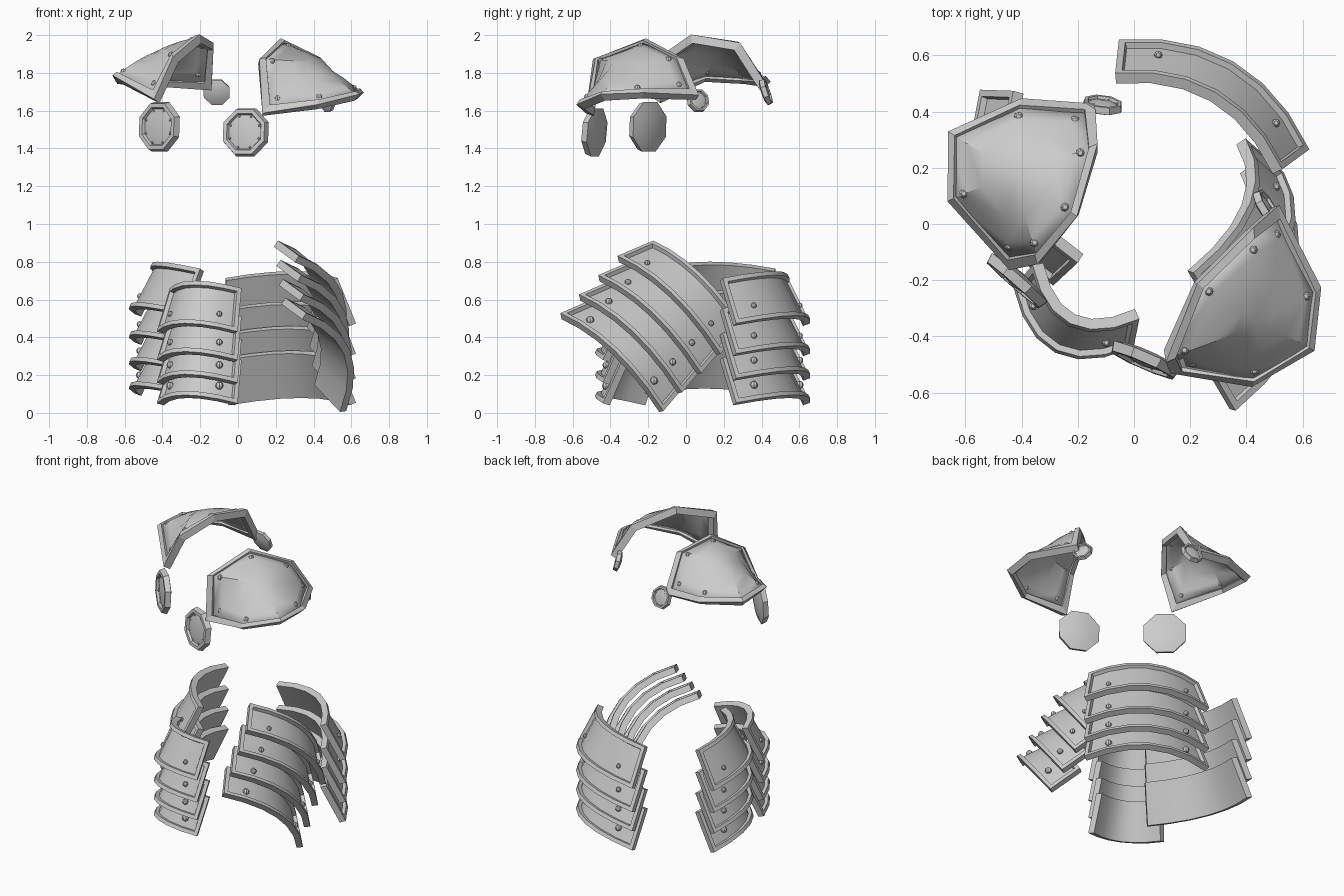
import bpy, bmesh, math
from mathutils import Vector, Matrix

if "Cube" in bpy.data.objects:
    bpy.data.objects.remove(bpy.data.objects["Cube"])

T = 0.04        # rim thickness of a lame
RECESS = 0.022  # depth of the panel inside the rim


def finish(name, bm, recalc=True):
    if recalc:
        bmesh.ops.recalc_face_normals(bm, faces=bm.faces)
    me = bpy.data.meshes.new(name)
    bm.to_mesh(me)
    bm.free()
    ob = bpy.data.objects.new(name, me)
    bpy.context.collection.objects.link(ob)
    return ob


def rivet(bm, pos, r):
    bmesh.ops.create_uvsphere(bm, u_segments=8, v_segments=6, radius=r,
                              matrix=Matrix.Translation(pos))


def lame(name, P, N, U, w, h, tilt, sag, rivet_r):
    """One curved, flared skirt plate with a raised rim and two rivets."""
    L = N.cross(U).normalized()
    bulge = N + U * 0.3   # arc leans up with the flare

    def point(s, f, e):
        k = 1 - 0.13 * f
        nor = (N + L * (4 * sag * s / w) + U * (tilt / h)).normalized()
        return (P + L * (s * w / 2 * k) + U * (h * f)
                + bulge * (sag * k * (1 - s * s)) - N * (tilt * f) + nor * e)

    bm = bmesh.new()
    seg = 6
    g = [[[bm.verts.new(point(2 * i / seg - 1, f, e)) for e in (0, T)]
          for f in (0, 1)] for i in range(seg + 1)]
    outer = []
    for a, b in zip(g, g[1:]):
        outer.append(bm.faces.new((a[0][1], b[0][1], b[1][1], a[1][1])))
        bm.faces.new((a[0][0], a[1][0], b[1][0], b[0][0]))
        for f in (0, 1):
            bm.faces.new((a[f][0], b[f][0], b[f][1], a[f][1]))
    for c in (g[0], g[-1]):
        bm.faces.new((c[0][0], c[0][1], c[1][1], c[1][0]))
    bmesh.ops.recalc_face_normals(bm, faces=bm.faces)
    bmesh.ops.inset_region(bm, faces=outer, thickness=0.024, use_even_offset=True)
    bmesh.ops.inset_region(bm, faces=outer, thickness=0.004, depth=-RECESS,
                           use_even_offset=True)
    for s in (-0.66, 0.66):
        rivet(bm, point(s, 0.33, T - RECESS + 0.004), rivet_r)
    return finish(name, bm, False)


def skirt_stack(name, P, N, U, w, h, ups, tilt=0.11, sag=0.13):
    U = Vector(U).normalized()
    N = Vector(N)
    N = (N - U * N.dot(U)).normalized()
    for i, up in enumerate(ups):
        lame(f"{name}_lame_{i + 1}", Vector(P) + U * up, N, U, w, h, tilt, sag,
             0.021 - 0.002 * i)


def pauldron(name, outline, h):
    """Domed shoulder plate from its outline, with frame and rivets."""
    pts = [Vector(p) for p in outline]
    n = len(pts)
    mid = sum(pts, Vector()) / n
    nor = sum(((a - mid).cross(b - mid) for a, b in zip(pts, pts[1:] + pts[:1])),
              Vector()).normalized()
    if nor.z < 0:
        nor = -nor

    def at(p, t):   # dome whose edge waviness fades quadratically to the middle
        d = p - mid
        up = d.dot(nor)
        return mid + (d - nor * up) * t + nor * (up * t * t + h * (1 - t * t))

    def rings(bm, ts):
        rs = [[bm.verts.new(at(p, t)) for p in pts] for t in ts]
        for a, b in zip(rs, rs[1:]):
            for i in range(n):
                j = (i + 1) % n
                bm.faces.new((a[i], a[j], b[j], b[i]))
        return rs

    # Domed plate
    bm = bmesh.new()
    last = rings(bm, (0.97, 0.75, 0.5, 0.25))[-1]
    c = bm.verts.new(at(mid, 0))
    for i in range(n):
        bm.faces.new((last[i], last[(i + 1) % n], c))
    plate = finish(name + "_plate", bm)
    # Raised frame around the edge
    bm = bmesh.new()
    rings(bm, (1.0, 0.9))
    frame = finish(name + "_frame", bm)
    for ob, th in ((plate, 0.018), (frame, 0.045)):
        m = ob.modifiers.new("Thickness", 'SOLIDIFY')
        m.thickness, m.offset = th, 0
        m.use_even_offset = True
    # Rivets near the corners
    bm = bmesh.new()
    for i, p in enumerate(pts):
        if i != 4:
            rivet(bm, at(p, 0.8), 0.017)
    finish(name + "_rivets", bm)


def rondel(name, pos, normal, r, depth):
    """Eight-sided disc, rimmed and riveted in front, domed behind."""
    bm = bmesh.new()
    bmesh.ops.create_cone(bm, cap_ends=True, segments=8, radius1=r,
                          radius2=r * 0.93, depth=depth)
    bmesh.ops.rotate(bm, verts=bm.verts, matrix=Matrix.Rotation(math.pi / 8, 3, 'Z'))
    top = max(bm.faces, key=lambda f: f.calc_center_median().z)
    back = min(bm.faces, key=lambda f: f.calc_center_median().z)
    bmesh.ops.inset_region(bm, faces=[top], thickness=r * 0.15, use_even_offset=True)
    bmesh.ops.inset_region(bm, faces=[top], thickness=r * 0.05, depth=-depth * 0.4,
                           use_even_offset=True)
    z = top.calc_center_median().z
    bmesh.ops.poke(bm, faces=[top], offset=depth * 0.5)
    bmesh.ops.inset_region(bm, faces=[back], thickness=r * 0.35, depth=depth * 0.4,
                           use_even_offset=True)
    bmesh.ops.poke(bm, faces=[back], offset=depth * 0.2)
    for i in range(8):
        a = i * math.tau / 8 + math.pi / 8
        rivet(bm, Vector((math.cos(a), math.sin(a), 0)) * r * 0.64
              + Vector((0, 0, z)), r * 0.05)
    ob = finish(name, bm, False)
    ob.location = pos
    ob.rotation_euler = Vector(normal).to_track_quat('Z', 'Y').to_euler()


# Shoulder plates
pauldron("right_pauldron", [
    (0.22, -0.21, 1.96), (0.41, -0.02, 1.86), (0.50, 0.06, 1.67),
    (0.65, -0.23, 1.68), (0.63, -0.44, 1.67), (0.42, -0.56, 1.62),
    (0.13, -0.51, 1.58), (0.11, -0.47, 1.86)], 0.115)
pauldron("left_pauldron", [
    (-0.20, 0.03, 1.98), (-0.13, 0.27, 1.94), (-0.14, 0.41, 1.72),
    (-0.40, 0.43, 1.74), (-0.65, 0.32, 1.76), (-0.65, 0.09, 1.77),
    (-0.43, -0.15, 1.65), (-0.33, -0.13, 1.87)], 0.12)

# Hanging discs
rondel("left_front_rondel", (-0.42, -0.205, 1.515), (-0.66, -0.75, 0.05), 0.142, 0.035)
rondel("right_front_rondel", (0.037, -0.487, 1.487), (-0.4, -0.92, 0.1), 0.138, 0.035)
rondel("left_back_rondel", (-0.112, 0.425, 1.70), (0.12, 0.95, 0.33), 0.075, 0.025)
rondel("right_back_rondel", (0.47, 0.065, 1.655), (0.83, 0.5, 0.25), 0.066, 0.025)

# Skirt of four overlapping plate stacks
Z = (0, 0, 1)
skirt_stack("back_right_skirt", (0.27, 0.435, 0.04), (0.50, 0.866, 0), Z,
            0.74, 0.24, (0, 0.13, 0.26, 0.42))
skirt_stack("back_left_skirt", (-0.39, 0.14, 0.09), (-0.937, -0.35, 0), Z,
            0.70, 0.24, (0, 0.13, 0.27, 0.42))
skirt_stack("front_left_skirt", (-0.205, -0.31, 0.04), (-0.45, -0.893, 0), Z,
            0.42, 0.23, (0, 0.11, 0.23, 0.38), tilt=0.10)
skirt_stack("front_right_skirt", (0.44, -0.40, 0.25), (0.95, -0.13, 0.25),
            (-0.09, 0.7, 0.70), 0.74, 0.20, (0, 0.14, 0.285, 0.43))

# Smooth faces with crisp rims; frames stay faceted
for ob in bpy.context.collection.objects:
    if not ob.name.endswith("frame"):
        ob.select_set(True)
        bpy.context.view_layer.objects.active = ob
bpy.ops.object.shade_smooth_by_angle(angle=math.radians(30))
